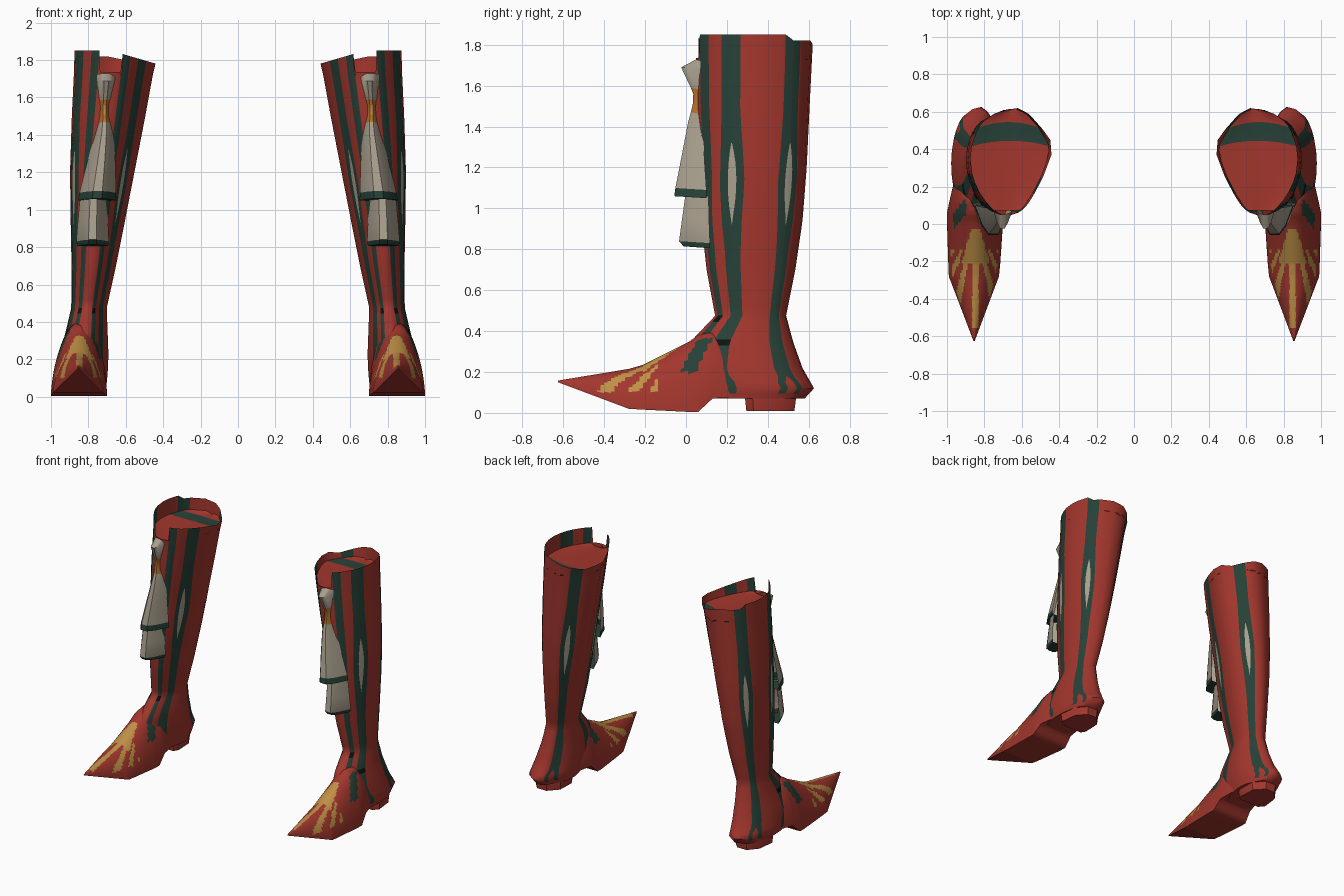
import bpy, bmesh, math

if "Cube" in bpy.data.objects:
    bpy.data.objects.remove(bpy.data.objects["Cube"])

COLOURS = {
    "red leather": (0.36, 0.037, 0.026), "dark green": (0.020, 0.052, 0.038),
    "bone": (0.40, 0.35, 0.27), "gold": (0.52, 0.28, 0.06),
    "orange": (0.48, 0.17, 0.025), "black": (0.004, 0.006, 0.005)}
RED, GREEN, BONE, GOLD, ORANGE, BLACK = range(6)
MATS = []
for name, c in COLOURS.items():
    m = bpy.data.materials.new(name)
    m.diffuse_color = (*c, 1)
    m.use_nodes = True
    m.node_tree.nodes["Principled BSDF"].inputs["Base Color"].default_value = m.diffuse_color
    MATS.append(m)


def lerp_rows(rows, key):
    """Interpolate rows of numbers by their first column (ascending)."""
    if key <= rows[0][0]:
        return rows[0][1:]
    for a, b in zip(rows, rows[1:]):
        if key <= b[0]:
            f = (key - a[0]) / (b[0] - a[0])
            return [p + (q - p) * f for p, q in zip(a[1:], b[1:])]
    return rows[-1][1:]


def loft(name, rings, rule, closed=True, caps=(), angle=50, cap_mat=RED):
    """Skin a list of rings; rule(row, column, centre) gives the colour."""
    bm = bmesh.new()
    vs = [[bm.verts.new(p) for p in r] for r in rings]
    n = len(vs[0])
    for i in range(len(vs) - 1):
        for j in range(n if closed else n - 1):
            k = (j + 1) % n
            f = bm.faces.new((vs[i][j], vs[i][k], vs[i + 1][k], vs[i + 1][j]))
            f.material_index = rule(i, j, f.calc_center_median())
    for c in caps:
        bm.faces.new(vs[c]).material_index = cap_mat
    bmesh.ops.recalc_face_normals(bm, faces=bm.faces[:])
    me = bpy.data.meshes.new(name)
    bm.to_mesh(me)
    bm.free()
    for m in MATS:
        me.materials.append(m)
    ob = bpy.data.objects.new(name, me)
    bpy.context.collection.objects.link(ob)
    ob.modifiers.new("pair", 'MIRROR').use_mirror_merge = False
    bpy.ops.object.select_all(action='DESELECT')
    ob.select_set(True)
    bpy.context.view_layer.objects.active = ob
    bpy.ops.object.shade_smooth_by_angle(angle=math.radians(angle))
    return ob


# --- shaft cross-section (outer, back, inner, front) and its bounds by height
SHAPE = [(.865, .40), (.79, .56), (.625, .62), (.52, .54), (.44, .40),
         (.53, .17), (.62, .06), (.735, .065), (.845, .22)]
SHAPE = [((x - .44) / .425, (y - .06) / .56) for x, y in SHAPE]
BOUNDS = [  # z, x0, x1, y0, y1
    (.07, .70, .965, .02, .58), (.12, .695, .975, .0, .626),
    (.22, .69, .955, -.02, .57), (.345, .695, .92, .03, .525),
    (.475, .70, .89, .15, .49), (.70, .65, .888, .11, .535),
    (.94, .602, .892, .085, .57), (1.2, .551, .895, .08, .59),
    (1.5, .492, .885, .065, .605), (1.8, .437, .87, .06, .62)]


def shaft_point(t, z):
    i = math.floor(t)
    f = t - i
    p = [SHAPE[(i + k) % 9] for k in (-1, 0, 1, 2)]
    u, v = [.5 * (2 * b + (c - a) * f + (2 * a - 5 * b + 4 * c - d) * f * f
                  + (3 * b - a - 3 * c + d) * f ** 3) for a, b, c, d in zip(*p)]
    x0, x1, y0, y1 = lerp_rows(BOUNDS, z)
    return x0 + u * (x1 - x0), y0 + v * (y1 - y0), z


# stripes: position round the section, half width, is it a front stripe, side shift
STRIPES = [(.75, .25, 0, 0), (2.9, .3, 0, 0), (4.85, .2, 0, 0),
           (5.75, .21, 1, -.15), (7.2, .17, 1, .15), (8.0, .27, 0, 0)]
GAPS = (.04, .35, .65, .96)


def columns(z):
    quads = []
    for c, w, front, shift in STRIPES:
        c += shift * min(1, max(0, (.475 - z) / .25))
        d = .02 * w
        if not front:
            s = max(0, 1 - ((z - 1.13) / .2) ** 2)
            d = max(d, .5 * w * s)                          # bone inlay
            w *= 1 + .4 * max(0, 1 - abs(z - 1.13) / .35)   # swelling round it
            if z < .17:                                     # forked lower end
                w *= 1.3
                d = .4 * w
        quads.append((c - w, c - d, c + d, c + w))
    out = []
    for i, q in enumerate(quads):
        nxt = quads[(i + 1) % 6][0] + (9 if i == 5 else 0)
        out += list(q) + [q[3] + (nxt - q[3]) * g for g in GAPS]
    return out


LEVELS = [.07, .095, .12, .15, .18, .22, .26, .30, .33, .36, .40, .445, .475]
LEVELS += [.475 + .0445 * k for k in range(1, 29)] + [1.80]
shaft = [[shaft_point(t, z) for t in columns(z)] for z in LEVELS]
for j, (x, y, z) in enumerate(shaft[-1]):                   # sloping rim, front notch
    top = min(1.85, 1.78 + .29 * (x - .437)) - (.03 if y > .5 else 0)
    shaft[-1][j] = (x, y, 1.735 if j // 8 == 3 and j % 8 > 3 else top)


def shaft_colour(i, j, c):
    s, k = divmod(j, 8)
    z = (LEVELS[i] + LEVELS[i + 1]) / 2
    front = STRIPES[s][2]
    if k > 2 or z < (.2 if front else .1):
        return RED
    if (front and .445 < z < .475) or (s == 5 and .33 < z < .36):
        return BLACK
    if k == 1 and not front:
        if .93 < z < 1.33:
            return BONE
        if z < .17:
            return RED
    return GREEN


loft("boot_shaft", shaft, shaft_colour, caps=(0,), angle=60)

# --- sunken lining across the opening, with a green band
rim = [shaft_point(k * .05, 1.73) for k in range(180)]


def lining_row(y):
    xs = []
    for a, b in zip(rim, rim[1:] + rim[:1]):
        if (a[1] - y) * (b[1] - y) < 0:
            xs.append(a[0] + (b[0] - a[0]) * (y - a[1]) / (b[1] - a[1]))
    lo, hi = min(xs), max(xs)
    return [(lo + (hi - lo) * k / 8, y + .03 * (1 - (k / 4 - 1) ** 2) * (.2 < y < .55),
             1.73 - .015 * (1 - (k / 4 - 1) ** 2)) for k in range(9)]


LY = [.071, .10, .16, .24, .32, .415, .515, .55, .59, .615]
loft("opening_lining", [lining_row(y) for y in LY],
     lambda i, j, c: GREEN if i == 5 else RED, closed=False)

# --- pointed foot: y, bottom, top, x0, x1
FOOT = [(-.626, .150, .158, .852, .858), (-.28, .02, .215, .722, .99),
        (-.21, .016, .235, .715, .993), (.01, .005, .345, .70, 1.0),
        (.06, .005, .38, .70, 1.0), (.13, .07, .40, .705, .985),
        (.28, .08, .30, .72, .95)]


def foot_ring(y):
    zb, zt, x0, x1 = lerp_rows(FOOT, y)
    cx, w = (x0 + x1) / 2, (x1 - x0) / 2
    return [(cx + w * math.cos(math.pi * k / 48), y,
             zb + (zt - zb) * math.sin(math.pi * k / 48) ** 1.25) for k in range(49)]


def foot_colour(i, j, c):
    x, y, z = c.x - .848, c.y, c.z
    if j == 48:
        return RED
    # instep stripes
    if z > .2 and abs(x) > .05 and abs(y - .02 - (z - .22) * .5) < .035:
        return GREEN
    # gold burst with rays spreading to the toe
    if y < -.02 and z > .1:
        ang = abs(math.atan2(x, .02 - y))
        if y > -.21 and abs(x) < .02 + .3 * (-.02 - y):
            return GOLD
        if abs(x) < .017 and y > -.56:
            return GOLD
        for a, end in ((.22, -.46), (.42, -.38), (.64, -.29)):
            if abs(ang - a) < .045 and end < y < -.14:
                return GOLD
    return RED


ys = [-.626 + .0173 * k for k in range(20)] + [-.28, -.2625, -.245, -.2275]
ys += [-.21 + .0183 * k for k in range(12)] + [.01, .027, .043, .06, .083, .106, .13, .2, .28]
loft("foot", [foot_ring(y) for y in ys], foot_colour, caps=(0, -1), angle=60)

# --- heel block
HEEL = [(.73, .33), (.75, .295), (.92, .295), (.955, .33),
        (.94, .46), (.88, .53), (.80, .53), (.735, .46)]
heel = [[(.845 + (x - .845) * s, .40 + (y - .40) * s, z) for x, y in HEEL]
        for z, s in ((.01, 1), (.09, 1.08), (.13, 1.0))]
loft("heel", heel, lambda i, j, c: RED, caps=(0, -1), angle=35)


# --- shin panels: z, x0, x1, ridge y, edge y
def panel(name, rows, rule):
    rings = []
    for z, x0, x1, yf, ye in rows:
        rings.append([(x0 + (x1 - x0) * (u + 1) / 2, ye + (yf - ye) * (1 - u * u), z - .01 * u * u)
                      for u in (-1, -.6, -.25, .25, .6, 1)])
    loft(name, rings, rule, closed=False, caps=(-1,), cap_mat=GREEN, angle=40)


UPPER = [(1.73, .65, .755, .05, .07), (1.69, .655, .752, -.03, .07),
         (1.59, .675, .745, .02, .075), (1.56, .682, .744, .033, .077),
         (1.51, .682, .746, .03, .078), (1.47, .674, .753, .02, .08),
         (1.42, .665, .765, .005, .082), (1.25, .655, .81, -.03, .09),
         (1.10, .652, .848, -.062, .10), (1.06, .65, .855, -.068, .10)]


def upper_colour(i, j, c):
    if i in (2, 3, 4):
        return GOLD if i == 3 and j == 2 else ORANGE
    return GREEN if i == 8 else BONE


panel("upper_shin_panel", UPPER, upper_colour)
panel("lower_shin_panel",
      [(1.07, .70, .845, -.01, .11), (.95, .695, .856, -.028, .113),
       (.84, .69, .865, -.044, .117), (.815, .695, .86, -.02, .117)],
      lambda i, j, c: GREEN if i == 2 else BONE)
